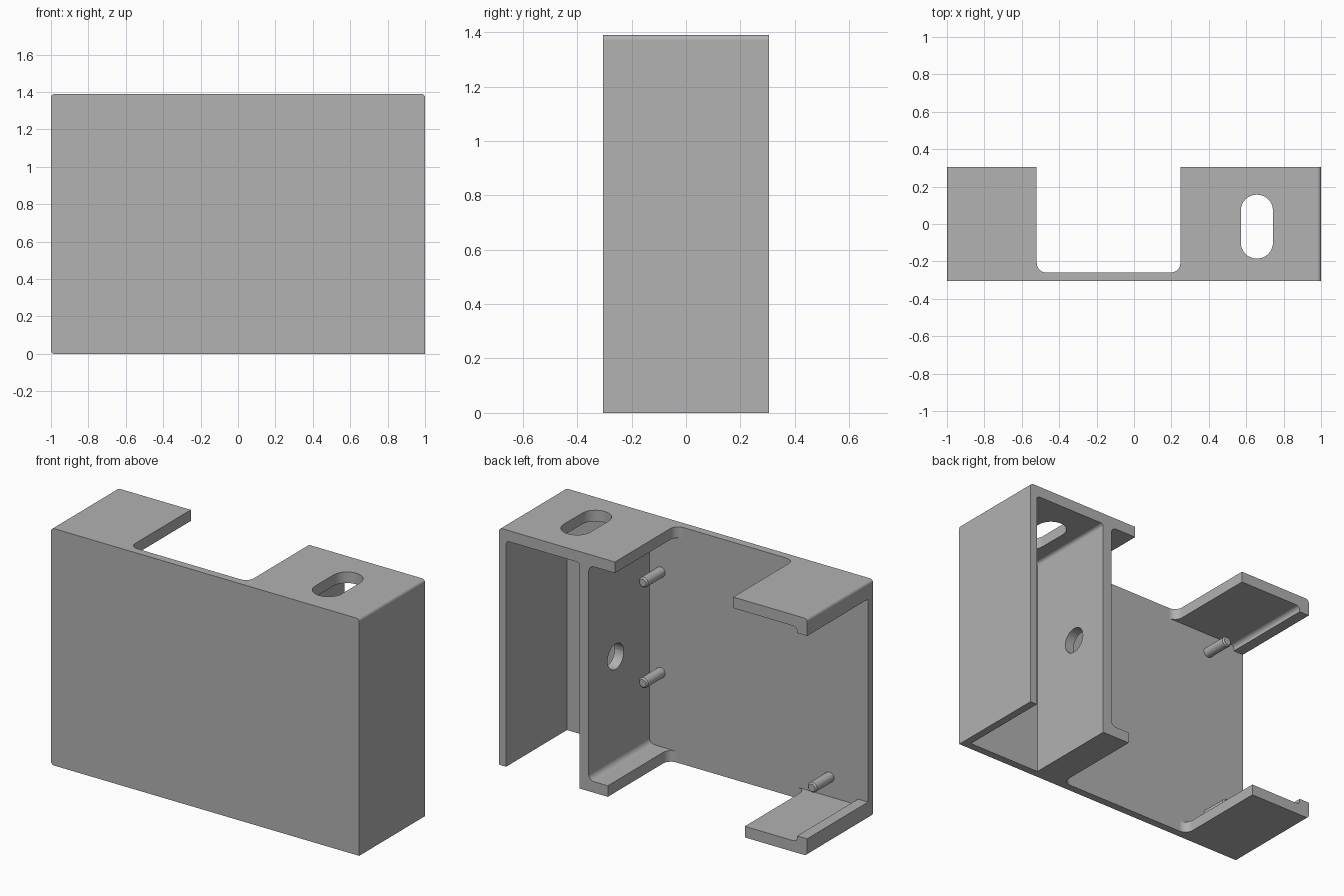
import bpy, bmesh, math
from mathutils import Vector, Matrix

cube = bpy.data.objects.get("Cube")
if cube:
    bpy.data.objects.remove(cube, do_unlink=True)

grey = bpy.data.materials.new("plain grey")
grey.use_nodes = True
colour = (0.445, 0.445, 0.445, 1)
grey.diffuse_color = colour
grey.node_tree.nodes["Principled BSDF"].inputs["Base Color"].default_value = colour

W, D, H = 1.0, 0.305, 1.39      # half width, half depth, height
SKIN, FLANGE, LIP = 0.046, 0.065, 0.1
BACK = D + 0.1                  # cutters overshoot the open back
INNER = SKIN - D                # inside face of the front panel


def add_object(name, bm):
    bmesh.ops.recalc_face_normals(bm, faces=bm.faces)
    mesh = bpy.data.meshes.new(name)
    bm.to_mesh(mesh)
    bm.free()
    mesh.materials.append(grey)
    obj = bpy.data.objects.new(name, mesh)
    bpy.context.collection.objects.link(obj)
    return obj


def rounded(corners, steps=8):
    """Outline from (u, v, radius) corners, with tangent arcs."""
    out = []
    for i, (u, v, r) in enumerate(corners):
        p = Vector((u, v))
        if not r:
            out.append(p)
            continue
        a = (Vector(corners[i - 1][:2]) - p).normalized()
        b = (Vector(corners[(i + 1) % len(corners)][:2]) - p).normalized()
        centre = p + (a + b) * r
        for k in range(steps + 1):
            t = k / steps * math.pi / 2
            out.append(centre - b * r * math.cos(t) - a * r * math.sin(t))
    return out


def prism(name, corners, axis, lo, hi):
    """Extrude an outline along one axis."""
    place = {"x": lambda u, v, w: (w, u, v),
             "y": lambda u, v, w: (u, w, v),
             "z": lambda u, v, w: (u, v, w)}[axis]
    bm = bmesh.new()
    face = bm.faces.new([bm.verts.new(place(p.x, p.y, lo)) for p in rounded(corners)])
    grown = bmesh.ops.extrude_face_region(bm, geom=[face])["geom"]
    shift = Vector(place(0, 0, hi - lo))
    bmesh.ops.translate(bm, vec=shift, verts=[g for g in grown if isinstance(g, bmesh.types.BMVert)])
    return add_object(name, bm)


def box(u0, u1, v0, v1, radii):
    r = radii
    return [(u0, v0, r[0]), (u1, v0, r[1]), (u1, v1, r[2]), (u0, v1, r[3])]


def smooth(obj):
    bpy.ops.object.select_all(action="DESELECT")
    obj.select_set(True)
    bpy.context.view_layer.objects.active = obj
    bpy.ops.object.shade_smooth_by_angle(angle=math.radians(30))


# Outer block with softened long edges
r = 0.02
housing = prism("housing", box(-W, W, 0, H, (r, 0, r, r)), "y", -D, D)

# Main bay, open at one end, with raised lips on the floor and ceiling
lip_x, wall_x, f = -0.935, 0.418, 0.035
bay = [(-1.2, LIP, 0), (lip_x, LIP, 0), (lip_x, FLANGE, 0.025), (wall_x, FLANGE, f),
       (wall_x, H - FLANGE, f), (lip_x, H - FLANGE, 0.025), (lip_x, H - LIP, 0), (-1.2, H - LIP, 0)]
c = 0.05
cutters = [
    prism("bay_cutter", bay, "y", INNER, BACK),
    # Side compartment, open below
    prism("compartment_cutter", box(0.477, W - SKIN, -0.1, H - FLANGE, (0, 0, r, r)), "y", INNER, BACK),
    # Gaps in the top and bottom flanges
    prism("top_gap_cutter", box(-0.52, 0.248, INNER, BACK, (c, c, 0, 0)), "z", H - 0.2, H + 0.1),
    prism("bottom_gap_cutter", box(-0.595, 0.294, INNER, BACK, (c, c, 0, 0)), "z", -0.1, 0.2),
    # Long slot in the top, round hole in the dividing wall
    prism("slot_cutter", box(0.571, 0.743, -0.185, 0.157, [0.0855] * 4), "z", H - 0.2, H + 0.1),
    prism("hole_cutter", box(-0.02, 0.13, 0.62, 0.77, [0.0749] * 4), "x", 0.35, 0.6),
]
for cutter in cutters:
    cutter.hide_render = True
    cut = housing.modifiers.new(cutter.name, "BOOLEAN")
    cut.operation, cut.solver, cut.object = "DIFFERENCE", "EXACT", cutter

# Bake the cuts and drop the cutters
bpy.context.view_layer.update()
graph = bpy.context.evaluated_depsgraph_get()
baked = bpy.data.meshes.new_from_object(housing.evaluated_get(graph))
housing.modifiers.clear()
housing.data = baked
for cutter in cutters:
    bpy.data.objects.remove(cutter, do_unlink=True)
smooth(housing)
weighted = housing.modifiers.new("even_normals", "WEIGHTED_NORMAL")
weighted.keep_sharp = True


# Pegs standing on the inside of the front panel
def peg(name, x, z, radius=0.03, tip=-0.093):
    bm = bmesh.new()
    root = INNER - 0.01
    turn = Matrix.Rotation(math.pi / 2, 4, "X")
    bmesh.ops.create_cone(bm, cap_ends=True, segments=24, radius1=radius, radius2=radius,
                          depth=tip - root,
                          matrix=Matrix.Translation((x, (tip + root) / 2, z)) @ turn)
    rim = [e for e in bm.edges if all(v.co.y > tip - 0.001 for v in e.verts)]
    bmesh.ops.bevel(bm, geom=rim, offset=0.008, segments=1, affect="EDGES")
    smooth(add_object(name, bm))


for name, x, z in (("upper_inner_peg", 0.346, 1.09), ("lower_inner_peg", 0.346, 0.5),
                   ("upper_outer_peg", -0.75, 1.21), ("lower_outer_peg", -0.75, 0.18)):
    peg(name, x, z)
